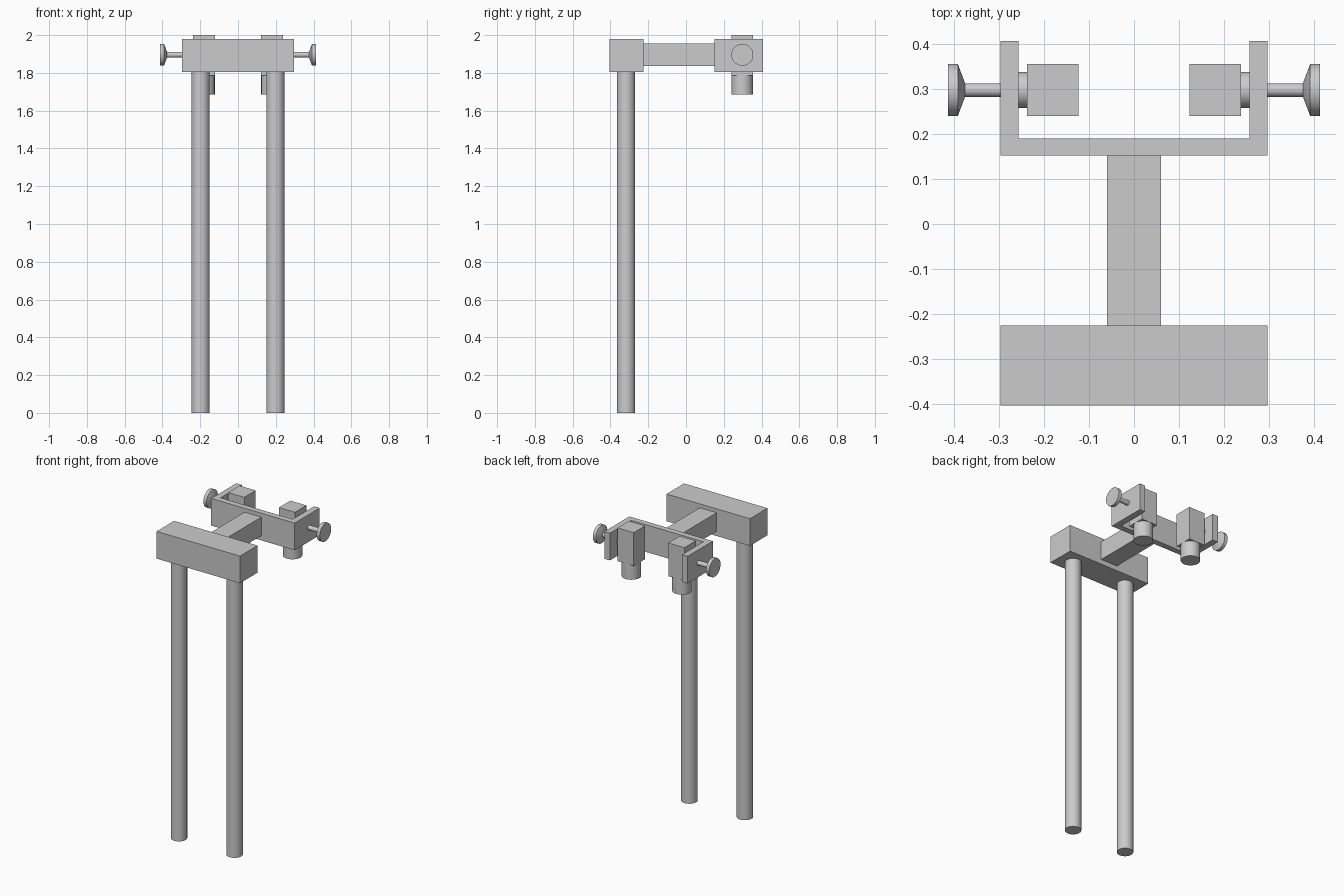
import bpy, bmesh
from math import radians
from mathutils import Matrix, Vector

if "Cube" in bpy.data.objects:
    bpy.data.objects.remove(bpy.data.objects["Cube"])

# One plain grey for the whole stand
grey = bpy.data.materials.new("plain grey")
grey.use_nodes = True
grey.diffuse_color = (0.6, 0.6, 0.6, 1)
grey.node_tree.nodes["Principled BSDF"].inputs["Base Color"].default_value = grey.diffuse_color


def finish(name, bm, smooth=False):
    bmesh.ops.recalc_face_normals(bm, faces=bm.faces)
    mesh = bpy.data.meshes.new(name)
    bm.to_mesh(mesh)
    bm.free()
    mesh.materials.append(grey)
    obj = bpy.data.objects.new(name, mesh)
    bpy.context.collection.objects.link(obj)
    if smooth:
        bpy.ops.object.select_all(action='DESELECT')
        obj.select_set(True)
        bpy.context.view_layer.objects.active = obj
        bpy.ops.object.shade_smooth_by_angle(angle=radians(25))
    return obj


def box(name, x, y, z):
    bm = bmesh.new()
    size = Vector((x[1] - x[0], y[1] - y[0], z[1] - z[0]))
    mid = Vector((x[0] + x[1], y[0] + y[1], z[0] + z[1])) / 2
    bmesh.ops.create_cube(bm, size=1, matrix=Matrix.Translation(mid) @ Matrix.Diagonal(size).to_4x4())
    return finish(name, bm)


def lathe(name, profile, origin, side=0, segments=48):
    """Revolve (radius, distance) points around z, or around x when side is 1 or -1."""
    bm = bmesh.new()
    pts = [(0, profile[0][1])] + profile + [(0, profile[-1][1])]
    verts = [bm.verts.new((r, 0, d)) for r, d in pts]
    edges = [bm.edges.new(pair) for pair in zip(verts, verts[1:])]
    bmesh.ops.spin(bm, geom=verts + edges, cent=(0, 0, 0), axis=(0, 0, 1),
                   angle=radians(360), steps=segments, use_duplicate=False)
    bmesh.ops.remove_doubles(bm, verts=bm.verts, dist=0.0001)
    turn = Matrix.Rotation(radians(90 * side), 4, 'Y')
    bmesh.ops.transform(bm, matrix=Matrix.Translation(origin) @ turn, verts=bm.verts)
    return finish(name, bm, smooth=True)


BOTTOM, TOP = 1.805, 1.98
HALF = 0.297
CLAMP_Y, CLAMP_Z = 0.298, 1.896

# Front crossbar and the neck joining it to the bracket
box("crossbar", (-HALF, HALF), (-0.404, -0.226), (BOTTOM, TOP))
box("neck", (-0.06, 0.06), (-0.226, 0.152), (1.836, 1.955))

# U-shaped bracket, extruded upward from its outline
half_outline = [(HALF, 0.152), (HALF, 0.407), (0.257, 0.407), (0.257, 0.19)]
outline = half_outline + [(-x, y) for x, y in reversed(half_outline)]
bm = bmesh.new()
base = bm.faces.new([bm.verts.new((x, y, BOTTOM)) for x, y in outline])
raised = bmesh.ops.extrude_face_region(bm, geom=[base])["geom"]
bmesh.ops.translate(bm, vec=(0, 0, TOP - BOTTOM),
                    verts=[v for v in raised if isinstance(v, bmesh.types.BMVert)])
finish("bracket", bm)

for label, s in (("left", 1), ("right", -1)):
    # Long round leg
    lathe(f"{label}_leg", [(0.048, 0), (0.048, BOTTOM)], (s * 0.198, -0.317, 0))
    # Clamp block with the round peg below it
    box(f"{label}_clamp_block", sorted((s * 0.123, s * 0.238)), (0.24, 0.356), (1.786, 2.0))
    lathe(f"{label}_peg", [(0.057, 1.686), (0.057, 1.786)], (s * 0.18, CLAMP_Y, 0))
    # Pressure pad, screw and flared knob along the clamp axis
    axis = (0, CLAMP_Y, CLAMP_Z)
    lathe(f"{label}_pressure_pad", [(0.04, 0.238), (0.04, 0.257)], axis, s)
    lathe(f"{label}_screw", [(0.015, 0.257), (0.015, 0.376)], axis, s)
    lathe(f"{label}_knob", [(0.016, 0.376), (0.058, 0.392), (0.058, 0.414)], axis, s)
